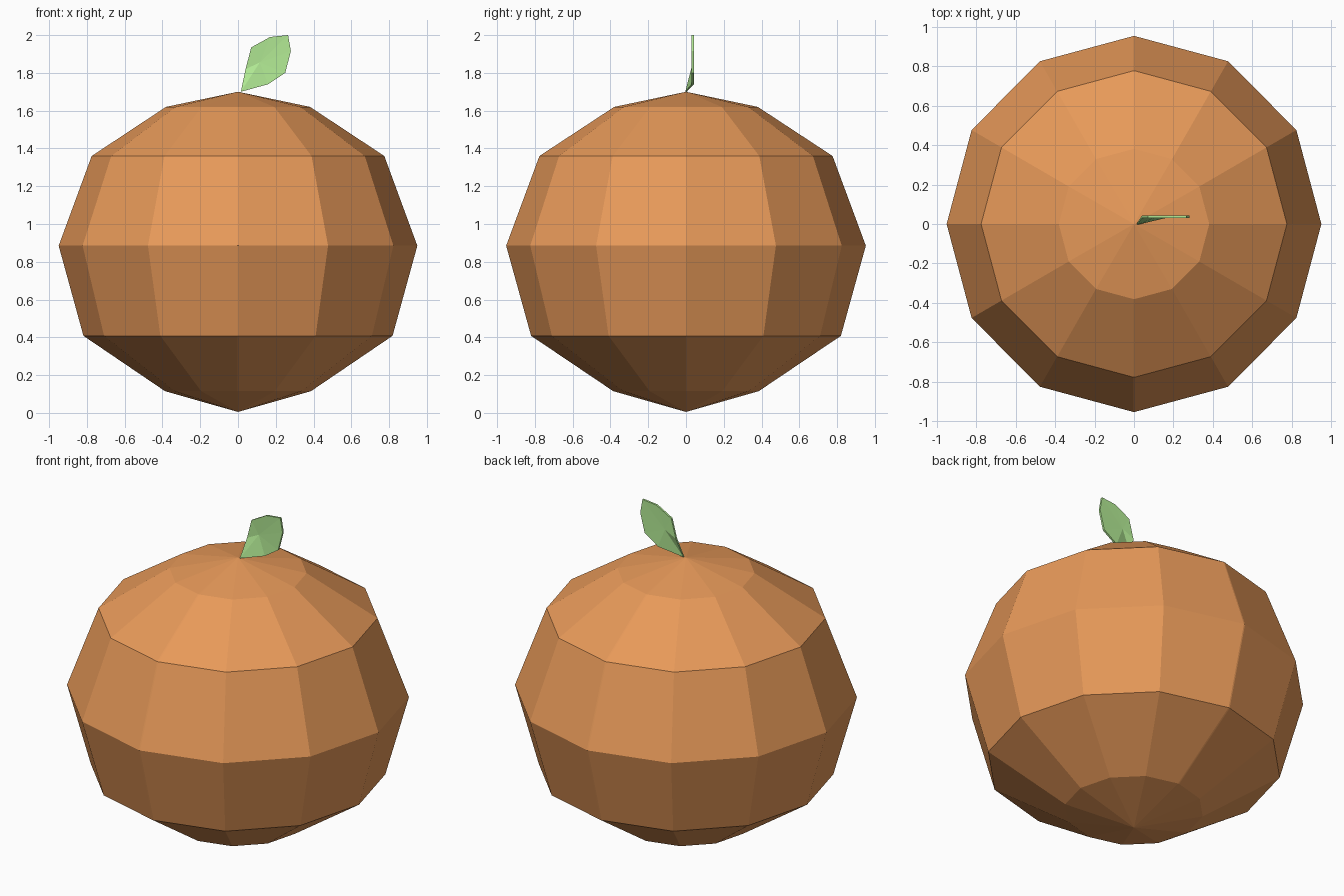
import bpy
from math import cos, sin, radians

if "Cube" in bpy.data.objects:
    bpy.data.objects.remove(bpy.data.objects["Cube"])


def make_object(name, verts, faces, color):
    mesh = bpy.data.meshes.new(name)
    mesh.from_pydata(verts, [], faces)
    mat = bpy.data.materials.new(name + "_color")
    mat.diffuse_color = color
    mat.use_nodes = True
    mat.node_tree.nodes["Principled BSDF"].inputs["Base Color"].default_value = mat.diffuse_color
    mesh.materials.append(mat)
    obj = bpy.data.objects.new(name, mesh)
    bpy.context.collection.objects.link(obj)
    return obj


# Fruit body: faceted lathe of two halves joined by a narrow front/back seam
PROFILE = [(0.385, 0.115), (0.82, 0.408), (0.952, 0.885), (0.776, 1.36), (0.38, 1.62)]
SEAM = 0.004
ring = [(cos(radians(a)), sin(radians(a)), SEAM) for a in range(-90, 91, 30)]
ring += [(cos(radians(a)), sin(radians(a)), -SEAM) for a in range(90, 271, 30)]
n = len(ring)
verts = [(r * c * 0.993 + off, r * s, z) for r, z in PROFILE for c, s, off in ring]
bottom, top = len(verts), len(verts) + 1
verts += [(0, 0, 0.005), (0, 0, 1.70)]
last = (len(PROFILE) - 1) * n
faces = []
for i in range(n):
    j = (i + 1) % n
    faces += [(k * n + i, k * n + j, (k + 1) * n + j, (k + 1) * n + i)
              for k in range(len(PROFILE) - 1)]
    faces += [(bottom, j, i), (top, last + i, last + j)]
make_object("fruit_body", verts, faces, (0.80, 0.32, 0.10, 1))

# Leaf: thin faceted blade, base bent forward to the fruit's top
outline = [(0.015, 1.70), (0.16, 1.74), (0.25, 1.80), (0.28, 1.915),
           (0.265, 2.0), (0.17, 1.99), (0.07, 1.935), (0.04, 1.82)]
m = len(outline)
verts = []
for base_y, blade_y, mid_y in ((-0.004, 0.03, 0.036), (0.004, 0.042, 0.04)):
    verts += [(x, base_y if i == 0 else blade_y, z) for i, (x, z) in enumerate(outline)]
    verts.append((0.115, mid_y, 1.855))
faces = []
for i in range(m):
    j = (i + 1) % m
    faces += [(i, j, m), (m + 1 + j, m + 1 + i, 2 * m + 1),
              (j, i, m + 1 + i, m + 1 + j)]
make_object("leaf", verts, faces, (0.45, 0.83, 0.30, 1))
